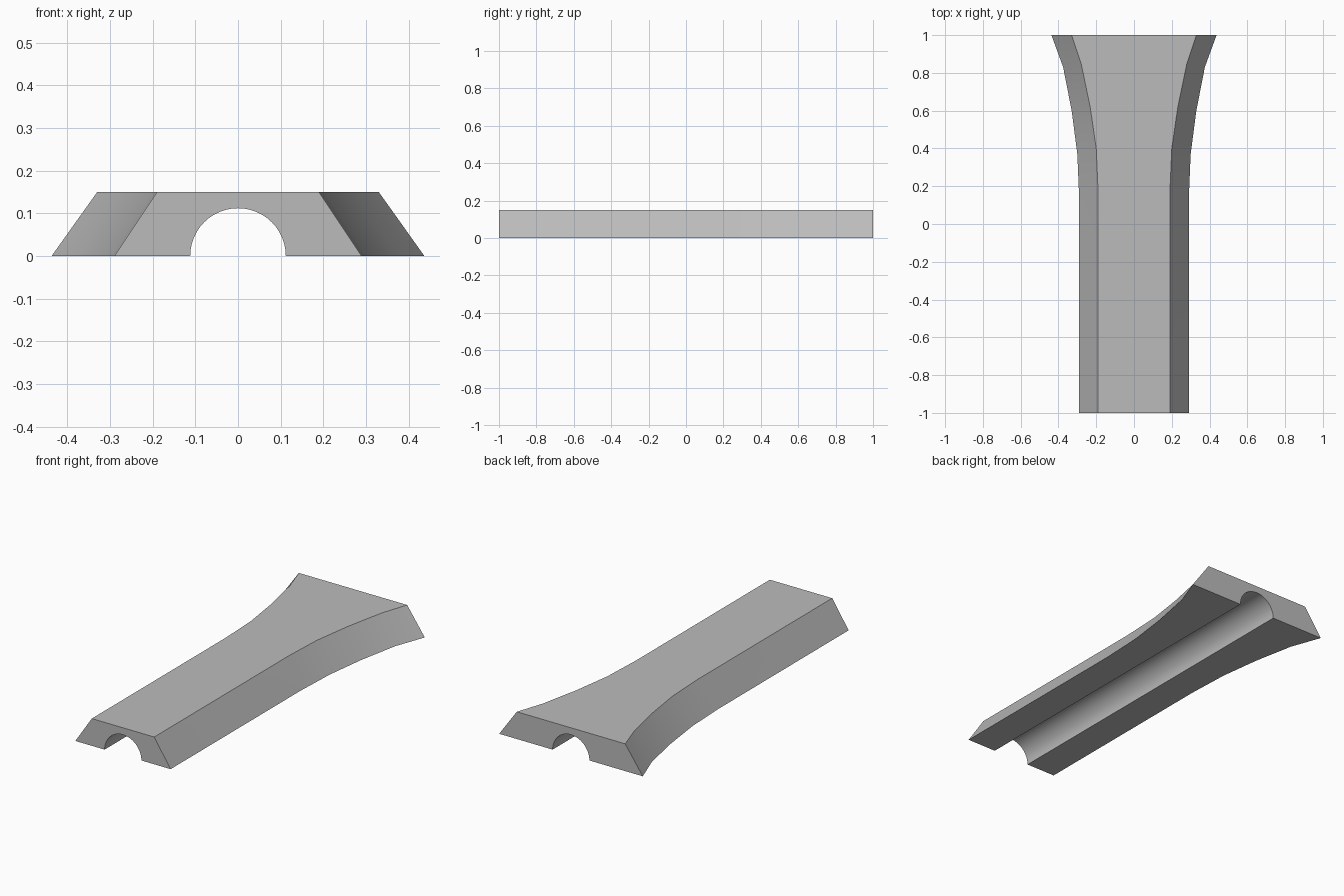
import bpy
import bmesh
from math import cos, sin, pi, radians

cube = bpy.data.objects.get("Cube")
if cube:
    bpy.data.objects.remove(cube, do_unlink=True)

HEIGHT = 0.15
RADIUS = 0.112
ARC_STEPS = 24

# Stations along the bar: bottom y, bottom half width, top y, top half width
STATIONS = [
    (-1, 0.29, -1, 0.19),
    (0.13, 0.29, 0.17, 0.19),
    (0.37, 0.30, 0.40, 0.20),
    (0.60, 0.33, 0.62, 0.232),
    (0.83, 0.375, 0.85, 0.28),
    (1, 0.437, 1, 0.33),
]

grey = bpy.data.materials.new("plain grey")
grey.use_nodes = True
colour = (0.5, 0.5, 0.5, 1)
grey.diffuse_color = colour
grey.node_tree.nodes["Principled BSDF"].inputs["Base Color"].default_value = colour


def section(bm, bottom_y, bottom_w, top_y, top_w):
    """Trapezoid with a half-round channel, as one closed loop."""
    points = [(-bottom_w, bottom_y, 0), (-top_w, top_y, HEIGHT),
              (top_w, top_y, HEIGHT), (bottom_w, bottom_y, 0)]
    for i in range(ARC_STEPS + 1):
        a = pi * i / ARC_STEPS
        points.append((RADIUS * cos(a), bottom_y, RADIUS * sin(a)))
    return [bm.verts.new(p) for p in points]


# Loft the sections into the flared, grooved bar
bm = bmesh.new()
loops = [section(bm, *s) for s in STATIONS]
for a, b in zip(loops, loops[1:]):
    for i in range(len(a)):
        j = (i + 1) % len(a)
        bm.faces.new((a[i], a[j], b[j], b[i]))
bm.faces.new(loops[0])
bm.faces.new(loops[-1])
bmesh.ops.recalc_face_normals(bm, faces=bm.faces)

mesh = bpy.data.meshes.new("flared_bar")
bm.to_mesh(mesh)
bm.free()
mesh.materials.append(grey)
bar = bpy.data.objects.new("flared_bar", mesh)
bpy.context.collection.objects.link(bar)

# Smooth the flare and channel, keep the outer edges crisp
bpy.context.view_layer.objects.active = bar
bar.select_set(True)
bpy.ops.object.shade_smooth_by_angle(angle=radians(30))
